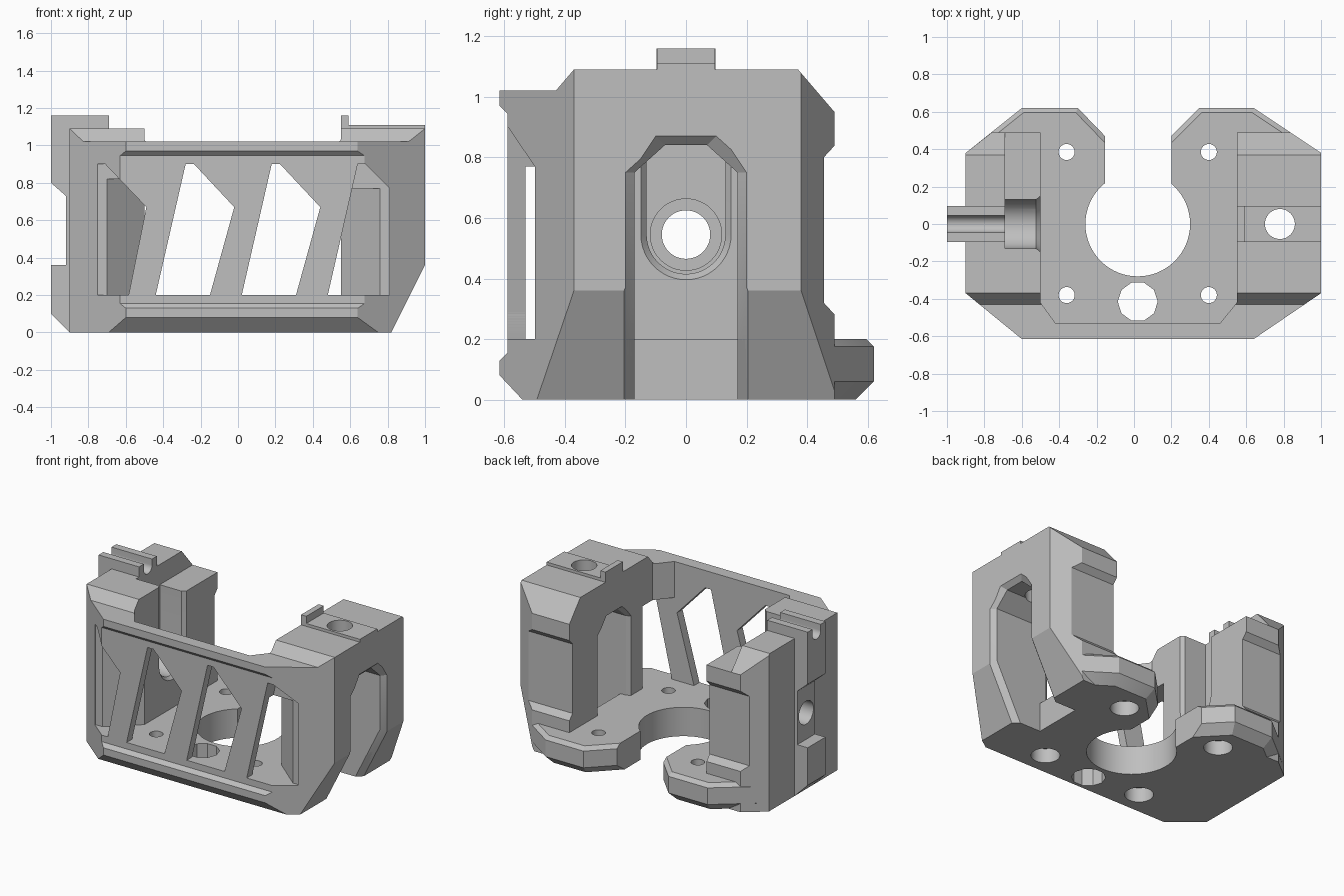
import bpy, bmesh, math

cube = bpy.data.objects.get("Cube")
if cube:
    bpy.data.objects.remove(cube, do_unlink=True)

grey = bpy.data.materials.new("plain grey")
grey.use_nodes = True
colour = (0.52, 0.52, 0.52, 1)
grey.diffuse_color = colour
grey.node_tree.nodes["Principled BSDF"].inputs["Base Color"].default_value = colour


def loft(name, axis, start, end, outline, end_outline=None, bevel=None):
    """Prism of a 2D outline along an axis; outline order is xy, xz or yz."""
    def place(p, d):
        a, b = p
        return {"x": (d, a, b), "y": (a, d, b), "z": (a, b, d)}[axis]
    bm = bmesh.new()
    low = [bm.verts.new(place(p, start)) for p in outline]
    high = [bm.verts.new(place(p, end)) for p in (end_outline or outline)]
    bm.faces.new(low)
    bm.faces.new(high)
    n = len(low)
    for i in range(n):
        j = (i + 1) % n
        bm.faces.new((low[i], low[j], high[j], high[i]))
    bmesh.ops.recalc_face_normals(bm, faces=bm.faces[:])
    if bevel:
        bevel(bm)
    bmesh.ops.recalc_face_normals(bm, faces=bm.faces[:])
    mesh = bpy.data.meshes.new(name)
    bm.to_mesh(mesh)
    bm.free()
    mesh.materials.append(grey)
    obj = bpy.data.objects.new(name, mesh)
    bpy.context.collection.objects.link(obj)
    return obj


def circle(u, v, r, sides=48):
    return [(u + r * math.cos(2 * math.pi * i / sides),
             v + r * math.sin(2 * math.pi * i / sides)) for i in range(sides)]


def slot(z, r, sides=24):
    """Round-bottomed slot, open at the top."""
    arc = [math.pi * (1 + i / sides) for i in range(sides + 1)]
    return [(r, 1.3), (-r, 1.3)] + [(r * math.cos(a), z + r * math.sin(a)) for a in arc]


def rect(u0, u1, v0, v1):
    return [(u0, v0), (u1, v0), (u1, v1), (u0, v1)]


cutters = []


def cutter(*args):
    obj = loft("cutter", *args)
    obj.hide_render = True
    cutters.append(obj)
    return obj


def cut(obj, tools):
    for tool in tools:
        mod = obj.modifiers.new("cut", "BOOLEAN")
        mod.operation = "DIFFERENCE"
        mod.solver = "EXACT"
        mod.object = tool
    bpy.context.view_layer.update()
    graph = bpy.context.evaluated_depsgraph_get()
    mesh = bpy.data.meshes.new_from_object(obj.evaluated_get(graph))
    obj.modifiers.clear()
    obj.data = mesh


# Cutters shared by the front: sunk panel, lower chamfer, flared lower side
panel = cutter("x", -1.5, 1.5, [(-.59, .155), (-.59, .945), (-.62, .975),
                                (-.75, .975), (-.75, .125), (-.62, .125)])
toe = cutter("x", -1.5, 1.5, [(-.709, .18), (-.446, -.1), (-.9, -.1), (-.9, .18)])
flare = cutter("y", -1, 1, [(.77, -.1), (1.05, .46), (1.3, .46), (1.3, -.1)])

# Slanted windows
mid_shape = [(-.44, .2), (-.15, .2), (-.02, .67), (-.235, .9), (-.28, .9)]
windows = [cutter("y", -.8, -.5, [(x + s, z) for x, z in mid_shape]) for s in (0, .46)]
windows.append(cutter("y", -.8, -.485, [(-.75, .2), (-.585, .2), (-.49, .67),
                                        (-.71, .9), (-.75, .9)]))
windows.append(cutter("y", -.8, -.485, [(.48, .2), (.81, .2), (.81, .77),
                                        (.68, .9), (.64, .9)]))
hollow_right = cutter("z", .2, .82, [(-.74, -.485), (-.7, -.485), (-.49, -.3),
                                     (-.38, -.3), (-.38, -.53), (-.7, -.53)])
hollow_left = cutter("z", .2, .77, [(.8, -.49), (.76, -.485), (.54, -.3),
                                    (.42, -.3), (.42, -.53), (.76, -.53)])

# Tower profile cutters: front step, rear slope, rear notch
front_step = cutter("x", -1.5, 1.5, [(-.43, 1.02), (-.37, 1.09), (-.37, 1.3),
                                     (-.8, 1.3), (-.8, 1.02)])
rear_slope = cutter("x", -1.5, 1.5, [(.353, 1.11), (.49, .95), (.7, .95), (.7, 1.11)])
rear_notch = cutter("x", -1.5, 1.5, [(.51, .26), (.455, .32), (.455, .8),
                                     (.51, .86), (.7, .86), (.7, .26)])
tower_cuts = [panel, toe, front_step, rear_slope, rear_notch] + windows


# Arched tunnel through the left tower, with bevelled mouths
def arch(w):
    half = [(w, -.1), (w, .75), (w - .1, w + .67)]
    return half + [(-y, z) for y, z in reversed(half)]


def flare_mouth(shift):
    return [(x + shift, y) for x, y in [(.78, .17), (.85, .23), (.85, -.23), (.78, -.17)]]


tunnel = cutter("x", .4, 1.2, arch(.17))
tunnel_outer = cutter("x", .97, 1.03, arch(.17), arch(.23))
tunnel_flare = cutter("z", -.02, .38, flare_mouth(-.01), flare_mouth(.19))
tunnel_inner = cutter("x", .52, .58, arch(.2), arch(.17))
base_notch = cutter("x", .62, 1.2, arch(.17))
drop_hole = cutter("z", .7, 1.3, circle(.78, 0, .08))


# Base plate with bevelled rear lobes
def bevel_rear(bm):
    for z, size in ((0, .06), (.2, .025)):
        edges = [e for e in bm.edges
                 if all(abs(v.co.z - z) < .001 and v.co.y > .37 for v in e.verts)]
        bmesh.ops.bevel(bm, geom=edges, offset=size, segments=1, affect="EDGES")


base = loft("base_plate", "z", 0, .2,
            [(-.9, -.37), (-.6, -.615), (.64, -.615), (1, -.37), (1, .38), (.64, .62),
             (.35, .62), (.2, .47), (.2, 0), (-.155, 0), (-.155, .47), (-.3, .62),
             (-.6, .62), (-.9, .38)], None, bevel_rear)
holes = [cutter("z", -.1, .4, circle(.02, 0, .28, 64)),
         cutter("z", -.1, .4, circle(.02, -.415, .107, 10))]
for x in (-.36, .4):
    for y in (-.38, .385):
        holes.append(cutter("z", -.1, .4, circle(x, y, .043, 32)))
        holes.append(cutter("z", -.1, .1, circle(x, y, .09, 32)))
cut(base, [panel, toe, flare, base_notch, tunnel_flare] + holes)

# Front wall
wall = loft("front_wall", "y", -.615, -.53, rect(-.45, .5, 0, 1.02))
cut(wall, [panel, toe] + windows)

# Left tower (+x)
left = loft("left_tower", "z", 0, 1.09,
            [(.55, -.42), (.46, -.53), (.46, -.615), (.64, -.615), (1, -.37),
             (1, .38), (.835, .49), (.55, .49)])
cut(left, tower_cuts + [hollow_left, flare, tunnel, tunnel_outer, tunnel_flare,
                        tunnel_inner, drop_hole])

# Strip and lip on top of the left tower
strip = loft("left_top_strip", "y", -.095, .095,
             [(.55, 1.0), (1, 1.0), (1, 1.11), (.59, 1.11), (.59, 1.16), (.55, 1.16)])
cut(strip, [drop_hole])

# Right tower (-x) with a round-bottomed channel and a lowered rear inner shelf
axis_z = .545
channel = cutter("x", -.69, -.4, slot(axis_z, .13))
channel_mouth = cutter("x", -.53, -.48, slot(axis_z, .125), slot(axis_z, .165))
counterbore = cutter("x", -.77, -.6, circle(0, axis_z, .118))
side_hole = cutter("x", -1.2, -.4, circle(0, axis_z, .08))
shelf = cutter("z", .95, 1.3, rect(-.69, -.3, .1, .7))
right = loft("right_tower", "z", 0, 1.09,
             [(-.5, -.42), (-.42, -.53), (-.42, -.615), (-.6, -.615), (-.9, -.37),
              (-.9, .38), (-.76, .49), (-.5, .49)])

# Outer rib with a grooved top
rib = loft("right_outer_rib", "y", -.097, .097,
           [(-.69, .95), (-.69, 1.16), (-1, 1.16), (-1, .8), (-.92, .73), (-.92, .36),
            (-1, .36), (-1, .1), (-.9, 0), (-.85, 0), (-.85, .95)])
groove = cutter("x", -1.2, -.5, slot(1.12, .045))
cut(right, tower_cuts + [hollow_right, channel, channel_mouth, counterbore,
                         side_hole, shelf, groove])
cut(rib, [side_hole, groove])

for obj in cutters:
    bpy.data.objects.remove(obj, do_unlink=True)

# Smooth the round holes, keep the machined edges sharp
bpy.ops.object.select_all(action="DESELECT")
for obj in (base, wall, left, strip, right, rib):
    obj.select_set(True)
bpy.context.view_layer.objects.active = base
bpy.ops.object.shade_smooth_by_angle(angle=math.radians(25))
